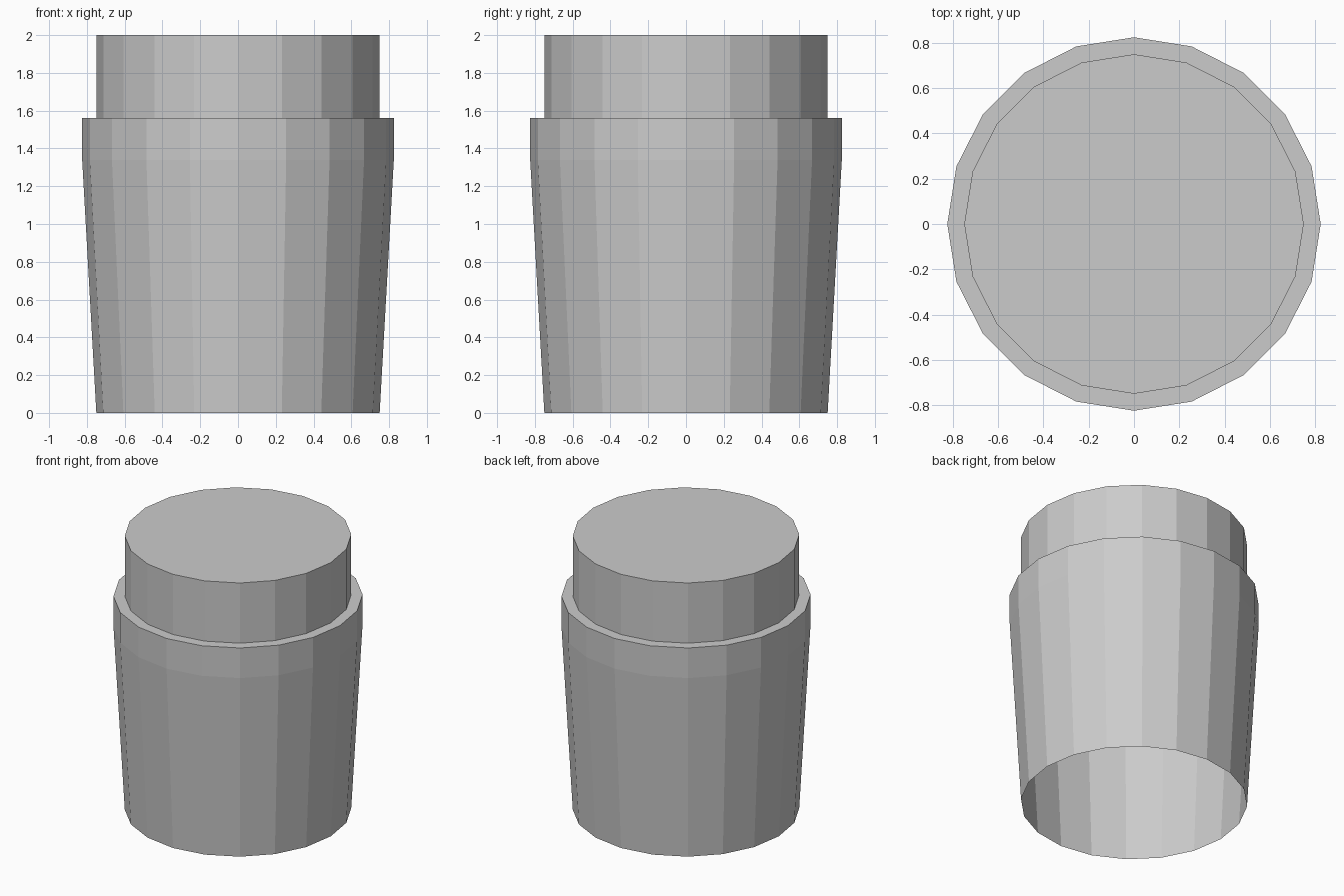
import bpy, bmesh
from math import sin, cos, pi

if "Cube" in bpy.data.objects:
    bpy.data.objects.remove(bpy.data.objects["Cube"])

SIDES = 20


def lathe(name, profile, cap_top=False):
    """Revolve (radius, height) points into a flat-shaded open shell."""
    bm = bmesh.new()
    rings = [[bm.verts.new((r * cos(2 * pi * i / SIDES), r * sin(2 * pi * i / SIDES), z))
              for i in range(SIDES)] for r, z in profile]
    for low, high in zip(rings, rings[1:]):
        for i in range(SIDES):
            j = (i + 1) % SIDES
            bm.faces.new((low[i], low[j], high[j], high[i]))
    if cap_top:
        bm.faces.new(rings[-1])
    mesh = bpy.data.meshes.new(name)
    bm.to_mesh(mesh)
    bm.free()
    obj = bpy.data.objects.new(name, mesh)
    bpy.context.collection.objects.link(obj)
    return obj


# Tapered sleeve, open underneath, with a straight collar and a flat ledge
lathe("tapered_body", [(0.75, 0), (0.825, 1.34), (0.825, 1.56), (0.75, 1.56)])

# Narrower closed top rising from the ledge
lathe("top_cap", [(0.75, 1.56), (0.75, 2.0)], cap_top=True)
